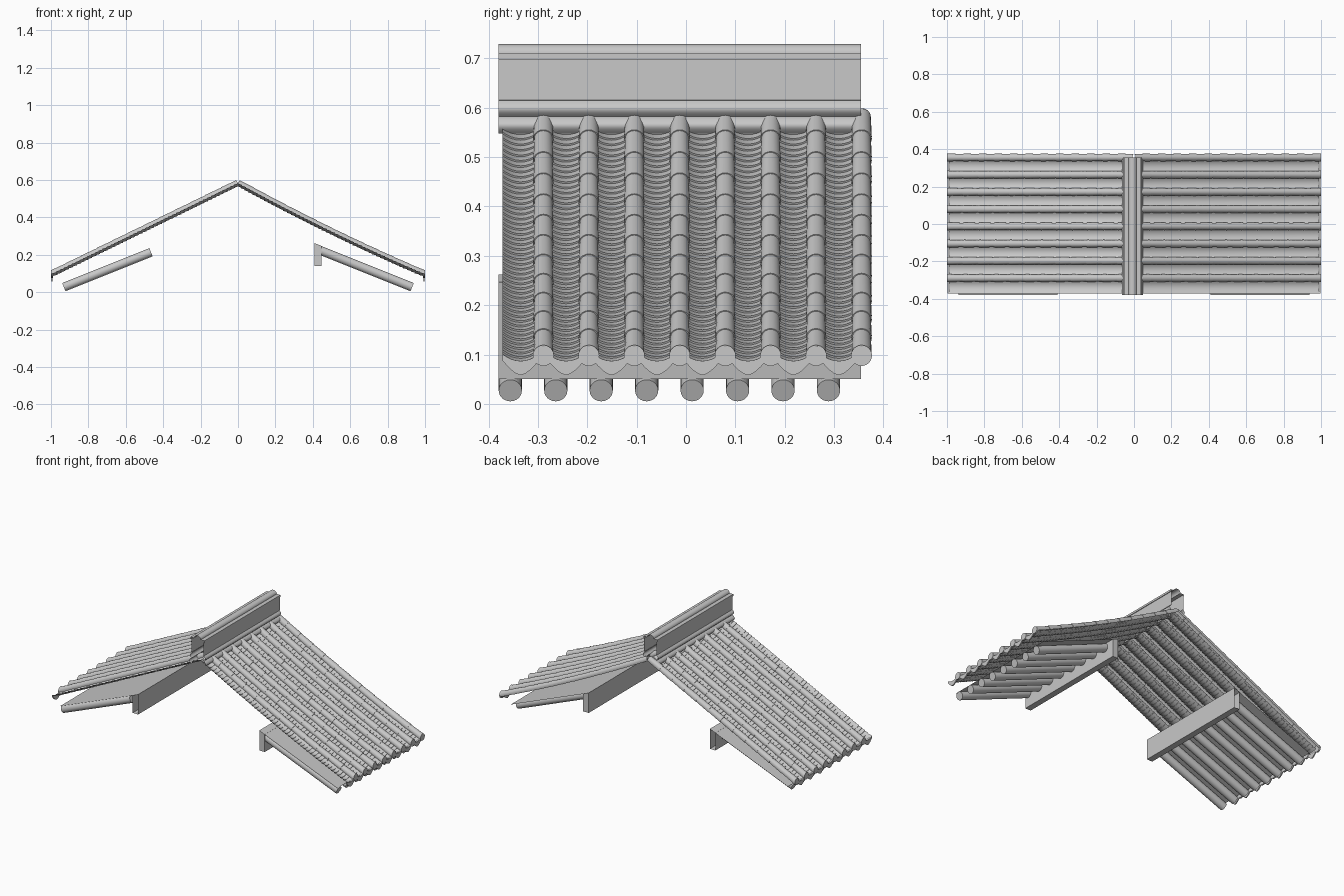
import bpy, bmesh, math
from mathutils import Vector

cube = bpy.data.objects.get("Cube")
if cube:
    bpy.data.objects.remove(cube)

grey = bpy.data.materials.new("plain grey")
grey.use_nodes = True
colour = (0.58, 0.58, 0.58, 1)
grey.diffuse_color = colour
grey.node_tree.nodes["Principled BSDF"].inputs["Base Color"].default_value = colour

PITCH, COUNT = 0.0921, 8
BACK, FRONT = 0.355, -0.38


def finish(name, bm, closed=False, angle=35):
    """Turn a bmesh into a named object with clean normals."""
    if closed:
        bmesh.ops.recalc_face_normals(bm, faces=bm.faces)
    me = bpy.data.meshes.new(name)
    bm.to_mesh(me)
    bm.free()
    me.materials.append(grey)
    ob = bpy.data.objects.new(name, me)
    bpy.context.collection.objects.link(ob)
    bpy.ops.object.select_all(action='DESELECT')
    ob.select_set(True)
    bpy.context.view_layer.objects.active = ob
    bpy.ops.object.shade_smooth_by_angle(angle=math.radians(angle))


def loft(bm, rings, loop=False, caps=False):
    """Skin a row of point rings; open sheets are turned to face upward."""
    rows = [[bm.verts.new(p) for p in ring] for ring in rings]
    faces = []
    n = len(rows[0])
    for a, b in zip(rows, rows[1:]):
        for i in range(n if loop else n - 1):
            j = (i + 1) % n
            faces.append(bm.faces.new((a[i], a[j], b[j], b[i])))
    if caps:
        bm.faces.new(rows[0])
        bm.faces.new(rows[-1])
    if not loop:
        for f in faces:
            f.normal_update()
        if sum(f.normal.z * f.calc_area() for f in faces) < 0:
            bmesh.ops.reverse_faces(bm, faces=faces)


def slope(side, t):
    """Point and upward normal on the tile line, ridge t=0 to eave t=1."""
    sag = 0.06 if side > 0 else 0
    p = Vector((side * 0.992 * t, 0, 0.582 - 0.484 * t - sag * t * (1 - t)))
    fall = (0.484 + sag * (1 - 2 * t)) / 0.992
    return p, Vector((side * fall, 0, 1)).normalized()


def cover_ring(side, t, y, r):
    p, n = slope(side, t)
    ring = []
    for k in range(13):
        a = math.radians(-20 + k * 220 / 12)
        ring.append(p + Vector((0, y + r * math.cos(a), 0)) + n * r * math.sin(a))
    return ring


def pan_ring(side, t, y, lift):
    p, n = slope(side, t)
    ring = []
    for k in range(9):
        u = k / 4 - 1
        ring.append(p + Vector((0, y + u * 0.037, 0)) + n * (lift - 0.016 + 0.015 * u * u))
    return ring


def circle(centre, u, v, r, n=24):
    return [centre + u * r * math.cos(2 * math.pi * k / n)
            + v * r * math.sin(2 * math.pi * k / n) for k in range(n)]


Y, Z = Vector((0, 1, 0)), Vector((0, 0, 1))
for side, label in ((1, "left"), (-1, "right")):
    # Rows of barrel cover tiles
    bm = bmesh.new()
    for i in range(COUNT):
        y = -0.289 + PITCH * i
        for s in range(12):
            loft(bm, [cover_ring(side, s / 12, y, 0.0188),
                      cover_ring(side, (s + 1) / 12, y, 0.0208),
                      cover_ring(side, (s + 1) / 12, y, 0.0185)])
    finish(label + "_cover_tiles", bm)

    # Stepped troughs of overlapping pan tiles
    bm = bmesh.new()
    for i in range(COUNT):
        rings = []
        for s in range(48):
            rings.append(pan_ring(side, s / 48, -0.335 + PITCH * i, 0))
            rings.append(pan_ring(side, (s + 1) / 48, -0.335 + PITCH * i, 0.004))
        loft(bm, rings)
    finish(label + "_pan_tiles", bm, angle=25)

    # Round end discs on the cover tiles
    bm = bmesh.new()
    for i in range(COUNT):
        y = -0.289 + PITCH * i
        loft(bm, [circle(Vector((side * x, y, 0.098)), Y, Z, 0.0212) for x in (0.99, 1.0)],
             loop=True, caps=True)
    finish(label + "_end_discs", bm, closed=True)

    # Scalloped drip plates hanging from the pans
    bm = bmesh.new()
    for i in range(COUNT):
        y = -0.335 + PITCH * i
        top, low = [], []
        for k in range(9):
            u = k / 4 - 1
            top.append((y + u * 0.037, 0.087 + 0.014 * u * u))
            low.append((y + u * 0.037, 0.058 + 0.03 * abs(u) ** 1.6))
        loft(bm, [[(side * x, py, pz) for py, pz in top + low[::-1]] for x in (0.991, 0.998)],
             loop=True, caps=True)
    finish(label + "_drip_plates", bm, closed=True)

    # Thin roof board over the rafters
    bm = bmesh.new()
    loft(bm, [[(side * x, y, 0.05 + 0.4 * (0.938 - x)) for y in (FRONT, BACK)]
              for x in (0.43, 0.938)])
    finish(label + "_roof_board", bm)

    # Round rafters
    bm = bmesh.new()
    inner = 0.435 if side > 0 else 0.465
    axis = Vector((side, 0, -0.4)).normalized()
    up = axis.cross(Y) * -side
    for i in range(COUNT):
        y = -0.356 + PITCH * i
        loft(bm, [circle(Vector((side * x, y, 0.027 + 0.4 * (0.931 - x))), Y, up, 0.0235)
                  for x in (inner, 0.931)], loop=True, caps=True)
    finish(label + "_rafters", bm, closed=True)

    # Plank carrying the rafter tops
    bm = bmesh.new()
    section = [(0.41, 0.14), (0.447, 0.14), (0.447, 0.247), (0.41, 0.262)]
    loft(bm, [[(side * x, y, z) for x, z in section] for y in (FRONT, BACK)],
         loop=True, caps=side > 0)
    finish(label + "_support_plank", bm, closed=True)


# Ridge: two rolls, upright wall, small ledge and rounded cap, open at the ends
def roll(x, z0, z1, bulge):
    return [(x + bulge * math.sin(math.pi * k / 8), z0 + (z1 - z0) * k / 8) for k in range(9)]


half = roll(0.044, 0.548, 0.581, 0.012) + roll(0.04, 0.582, 0.615, 0.012)
half += [(0.042, 0.616), (0.042, 0.698), (0.046, 0.698), (0.046, 0.71), (0.022, 0.71)]
half += [(0.022 * math.cos(a), 0.71 + 0.019 * math.sin(a))
         for a in (math.pi * k / 16 for k in range(1, 9))]
profile = half + [(-x, z) for x, z in half[-2::-1]]
bm = bmesh.new()
loft(bm, [[(x - 0.008, y, z) for x, z in profile] for y in (FRONT, BACK)])
finish("ridge", bm)
